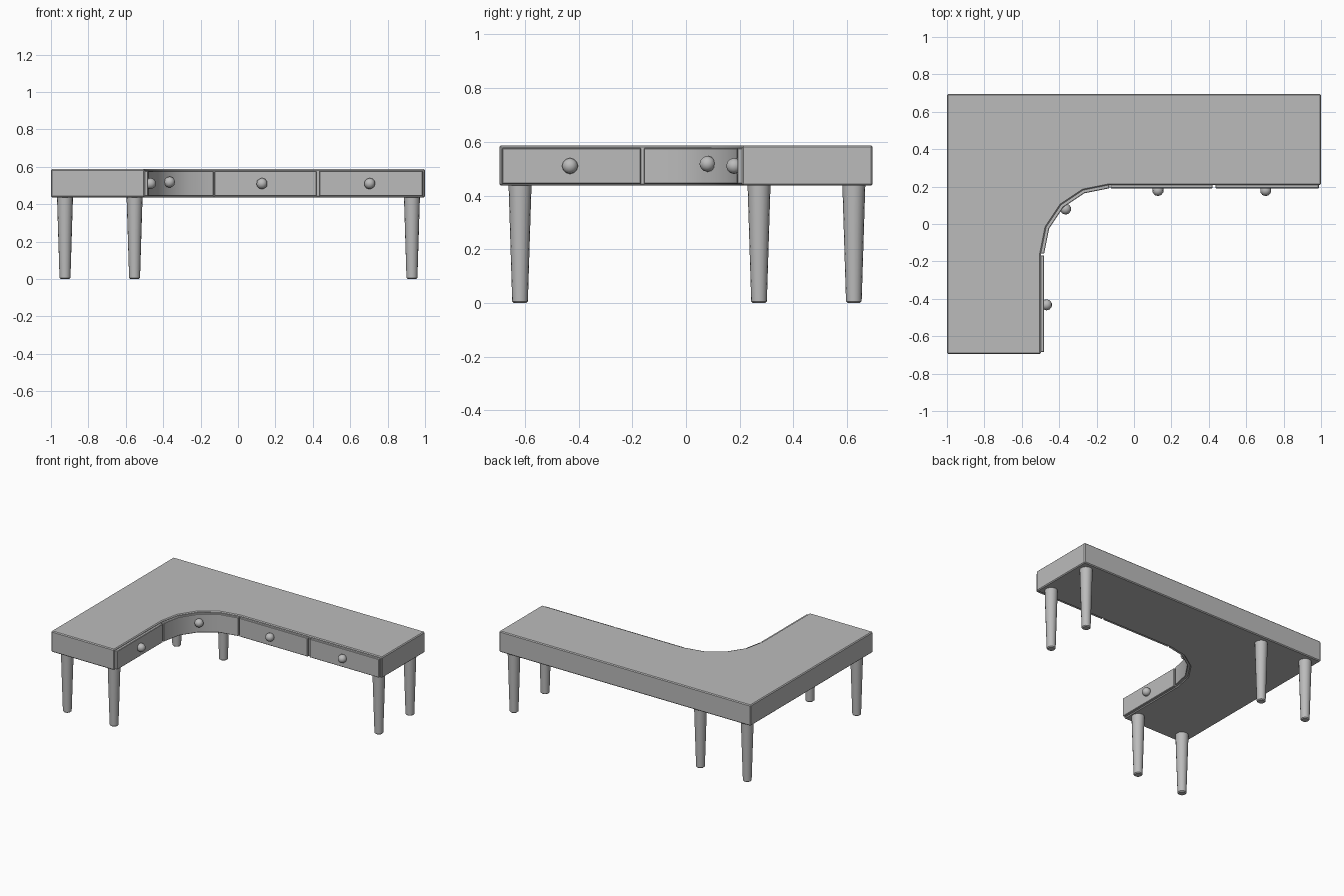
import bpy, bmesh
from math import radians, cos, sin
from mathutils import Matrix

cube = bpy.data.objects.get("Cube")
if cube:
    bpy.data.objects.remove(cube, do_unlink=True)

grey = bpy.data.materials.new("plain grey")
grey.use_nodes = True
grey.diffuse_color = (0.5, 0.5, 0.5, 1)
grey.node_tree.nodes["Principled BSDF"].inputs["Base Color"].default_value = (0.5, 0.5, 0.5, 1)

HALF_Y = 0.695
BOTTOM, TOP = 0.437, 0.587
CENTRE = (-0.132, -0.157)     # centre of the curved inner corner
RADIUS = 0.366
FRONT_Y = CENTRE[1] + RADIUS  # front of the long wing
SIDE_X = CENTRE[0] - RADIUS   # inner side of the short wing


def finish(bm, name, bevel=0.0):
    """Chamfer the sharp edges, then turn the mesh into a smooth-shaded object."""
    bmesh.ops.recalc_face_normals(bm, faces=bm.faces)
    if bevel:
        sharp = [e for e in bm.edges if e.calc_face_angle(0) > radians(50)]
        bmesh.ops.bevel(bm, geom=sharp, offset=bevel, segments=1, affect='EDGES')
    mesh = bpy.data.meshes.new(name)
    bm.to_mesh(mesh)
    bm.free()
    mesh.materials.append(grey)
    obj = bpy.data.objects.new(name, mesh)
    bpy.context.collection.objects.link(obj)
    bpy.ops.object.select_all(action='DESELECT')
    obj.select_set(True)
    bpy.context.view_layer.objects.active = obj
    bpy.ops.object.shade_smooth_by_angle(angle=radians(30))
    return obj


def prism(name, outline, z0, z1, bevel):
    """Extrude a plan outline from z0 up to z1."""
    bm = bmesh.new()
    face = bm.faces.new([bm.verts.new((x, y, z0)) for x, y in outline])
    top = bmesh.ops.extrude_face_region(bm, geom=[face])["geom"]
    verts = [v for v in top if isinstance(v, bmesh.types.BMVert)]
    bmesh.ops.translate(bm, vec=(0, 0, z1 - z0), verts=verts)
    return finish(bm, name, bevel)


def arc(radius, start=180, end=90, steps=4):
    angles = [radians(start + (end - start) * i / steps) for i in range(steps + 1)]
    return [(CENTRE[0] + radius * cos(a), CENTRE[1] + radius * sin(a)) for a in angles]


def rectangle(x0, x1, y0, y1):
    return [(x0, y0), (x1, y0), (x1, y1), (x0, y1)]


def knob(name, x, y, z=0.51):
    bm = bmesh.new()
    bmesh.ops.create_icosphere(bm, subdivisions=2, radius=0.03,
                               matrix=Matrix.Translation((x, y, z)))
    finish(bm, name)


def leg(name, x, y):
    bm = bmesh.new()
    height = BOTTOM + 0.01
    bmesh.ops.create_cone(bm, cap_ends=True, segments=16, radius1=0.029, radius2=0.043,
                          depth=height, matrix=Matrix.Translation((x, y, height / 2)))
    finish(bm, name, 0.006)


# L-shaped desk body with a rounded inner corner
body = [(-1, HALF_Y), (-1, -HALF_Y), (SIDE_X, -HALF_Y)]
body += arc(RADIUS) + [(1, FRONT_Y), (1, HALF_Y)]
prism("desk_body", body, BOTTOM, TOP, 0.006)

# Drawer fronts, standing slightly proud of the body
THICK, SINK = 0.018, 0.003
low, high = BOTTOM + 0.006, TOP - 0.01
prism("short_wing_drawer", rectangle(SIDE_X - SINK, SIDE_X + THICK, -0.685, -0.168), low, high, 0.003)
prism("middle_drawer", rectangle(-0.125, 0.42, FRONT_Y - THICK, FRONT_Y + SINK), low, high, 0.003)
prism("end_drawer", rectangle(0.435, 0.988, FRONT_Y - THICK, FRONT_Y + SINK), low, high, 0.003)
curved = arc(RADIUS - THICK) + arc(RADIUS + SINK)[::-1]
prism("curved_drawer", curved, low, high, 0.003)

# Drawer knobs
knob("short_wing_knob", SIDE_X + 0.03, -0.432)
knob("curved_knob", -0.366, 0.08, 0.518)
knob("middle_knob", 0.128, FRONT_Y - 0.03)
knob("end_knob", 0.704, FRONT_Y - 0.03)

# Tapered round legs
legs = {
    "front_right_leg": (-0.925, -0.618), "front_inner_leg": (-0.553, -0.618),
    "back_right_leg": (-0.925, 0.625), "back_inner_leg": (-0.553, 0.625),
    "front_left_leg": (0.93, 0.272), "back_left_leg": (0.93, 0.625),
}
for name, (x, y) in legs.items():
    leg(name, x, y)
